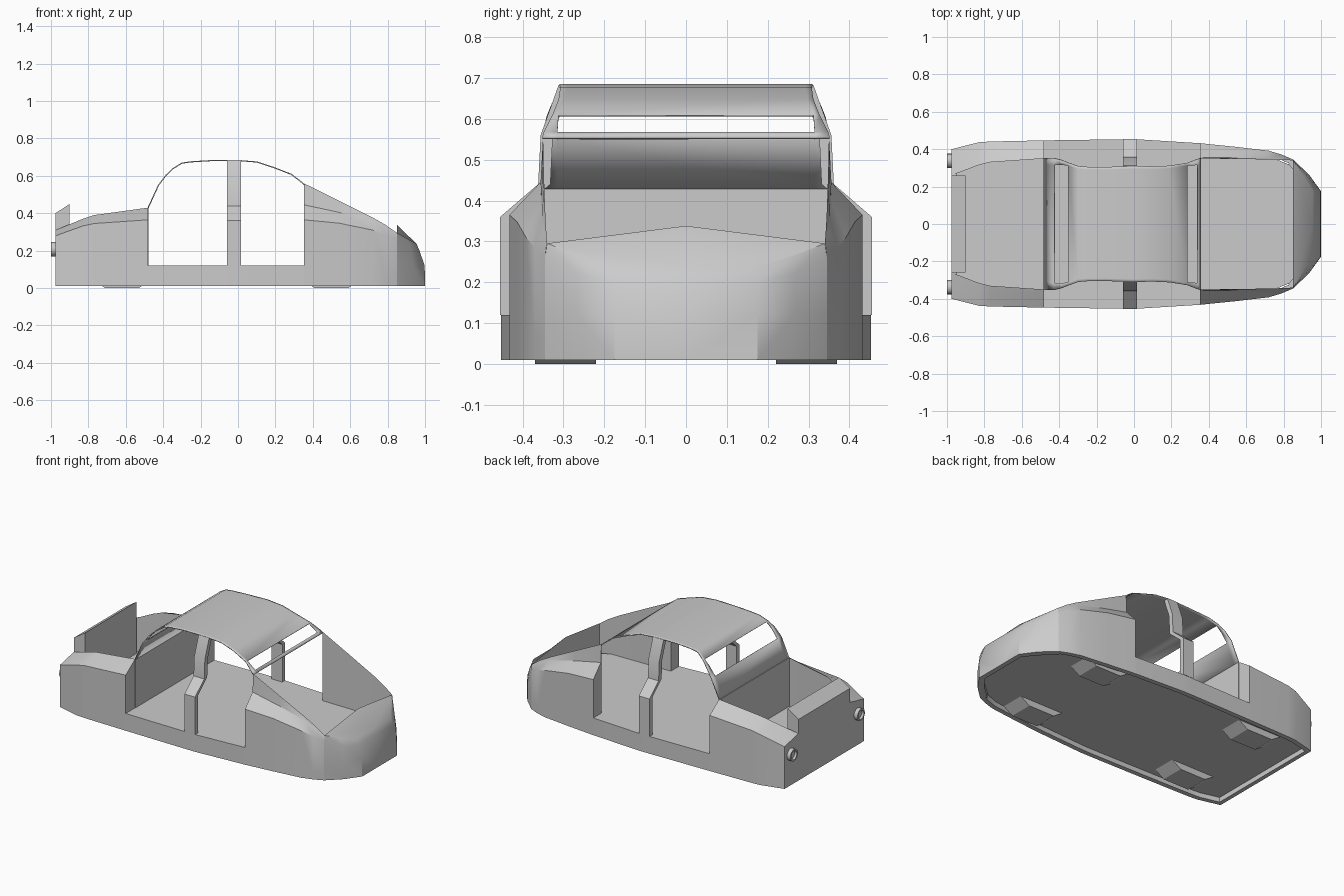
import bpy, math

if "Cube" in bpy.data.objects:
    bpy.data.objects.remove(bpy.data.objects["Cube"])


def build(name, verts, faces, mirror=False, angle=28, thick=0):
    me = bpy.data.meshes.new(name)
    me.from_pydata(verts, [], faces)
    ob = bpy.data.objects.new(name, me)
    bpy.context.collection.objects.link(ob)
    if mirror:
        m = ob.modifiers.new("mirror", 'MIRROR')
        m.use_axis = (False, True, False)
        m.merge_threshold = 0.0005
    if thick:
        s = ob.modifiers.new("thickness", 'SOLIDIFY')
        s.thickness = thick
        s.offset = 0
    bpy.ops.object.select_all(action='DESELECT')
    ob.select_set(True)
    bpy.context.view_layer.objects.active = ob
    bpy.ops.object.mode_set(mode='EDIT')
    bpy.ops.mesh.select_all(action='SELECT')
    bpy.ops.mesh.normals_make_consistent(inside=False)
    bpy.ops.object.mode_set(mode='OBJECT')
    bpy.ops.object.shade_smooth_by_angle(angle=math.radians(angle))
    return ob


def loft(rows, closed=False, caps=0):
    """Quads between equal-length rows of 3D points; caps = points used for end faces."""
    n = len(rows[0])
    verts = [p for r in rows for p in r]
    faces = [(i * n + j, i * n + (j + 1) % n, (i + 1) * n + (j + 1) % n, (i + 1) * n + j)
             for i in range(len(rows) - 1) for j in range(n if closed else n - 1)]
    if caps:
        last = (len(rows) - 1) * n
        faces += [tuple(range(caps)), tuple(last + k for k in range(caps))]
    return verts, faces


def prism(name, profile, axis, a, b, mirror=False):
    """Extrude a closed 2D profile along an axis from a to b."""
    def pt(p, t):
        q = list(p)
        q.insert("xyz".index(axis), t)
        return tuple(q)
    v, f = loft([[pt(p, t) for p in profile] for t in (a, b)], True, len(profile))
    return build(name, v, f, mirror)


def fender_row(x, top, shoulder, belt):
    o = belt[0]
    pts = [(top[0], .06), top, shoulder, belt, (o, .06), (o, .01), (o - .03, .01), (o - .03, .06)]
    return [(x, y, z) for y, z in pts]


# front fenders beside the open front bay
front = [fender_row(.352, (.35, .56), (.356, .445), (.432, .365)),
         fender_row(.54, (.348, .467), (.354, .405), (.413, .347)),
         fender_row(.72, (.345, .377), (.352, .358), (.392, .31)),
         fender_row(.79, (.343, .337), (.348, .325), (.371, .285)),
         fender_row(.85, (.34, .295), (.342, .288), (.345, .26))]
build("front_fender", *loft(front, caps=5), mirror=True, angle=32)

# rear fenders beside the open trunk
rear = [fender_row(-.975, (.26, .31), (.27, .308), (.40, .28)),
        fender_row(-.83, (.315, .37), (.325, .368), (.437, .332)),
        fender_row(-.77, (.33, .39), (.34, .386), (.441, .345)),
        fender_row(-.48, (.35, .43), (.36, .425), (.447, .365))]
build("rear_fender", *loft(rear, caps=5), mirror=True)

# door sills
sill = [[(x, y + d, z) for d, z in ((-.03, .12), (0, .12), (0, .01), (-.03, .01))]
        for x, y in ((-.48, .447), (-.06, .453), (.015, .453), (.352, .432))]
build("door_sill", *loft(sill, True, 4), mirror=True)

# nose, as vertical columns from the fender end to the centre line
nose = [[(.85, .34, .295), (.85, .345, .26), (.85, .345, .12), (.85, .345, .01), (.82, .315, .01), (.82, .315, .06)],
        [(.905, .26, .263), (.92, .265, .22), (.935, .265, .12), (.935, .265, .01), (.905, .24, .01), (.905, .24, .06)],
        [(.955, .175, .236), (.97, .175, .20), (.998, .175, .12), (1, .175, .01), (.97, .16, .01), (.97, .16, .06)],
        [(.955, 0, .236), (.97, 0, .20), (.998, 0, .12), (1, 0, .01), (.97, 0, .01), (.97, 0, .06)]]
v, f = loft(nose)
v += [(.85, 0, .338), (.85, .34, .1), (.85, 0, .1)]
f += [(0, 6, 12), (0, 12, 18, 24), (0, 24, 26, 25)]
build("nose", v, f, mirror=True, angle=32)

# floor slab
half = [(-.96, .38), (-.82, .41), (-.48, .418), (0, .424), (.352, .403),
        (.72, .363), (.83, .317), (.905, .24), (.97, .16)]
prism("floor", half + [(x, -y) for x, y in reversed(half)], 'z', .04, .12)

# rear bulkhead, rear panel and trunk back
prism("bulkhead", [(-.352, .1), (-.352, .43), (.352, .43), (.352, .1)], 'x', -.485, -.478)
edge = [(.40, .01), (.40, .28), (.26, .31)]
prism("rear_panel", edge + [(-y, z) for y, z in reversed(edge)], 'x', -.976, -.95)
prism("trunk_back", [(-.976, .05), (-.976, .40), (-.90, .45), (-.90, .05)], 'y', -.26, .26)

# roof sheet with front and rear window openings
roof = [(.355, .553, .352), (.34, .566, .348), (.285, .608, .327), (.19, .645, .312), (.10, .674, .308),
        (0, .682, .31), (-.15, .681, .305), (-.25, .675, .306), (-.30, .668, .31), (-.35, .637, .328),
        (-.385, .603, .342), (-.425, .55, .352), (-.48, .43, .352)]
rows = [[(x, s * y, z) for s, y in ((-1, w), (-1, min(w - .015, .315)), (1, min(w - .015, .315)), (1, w))]
        for x, z, w in roof]
v, f = loft(rows)
openings = (1, 9, 10)
f = [q for k, q in enumerate(f) if not (k % 3 == 1 and k // 3 in openings)]
build("roof", v, f, thick=.006)

# centre door pillars
outer = [(.455, .12), (.455, .36), (.362, .44), (.356, .56), (.312, .683)]
prism("door_pillar", outer + [(y - .03, z) for y, z in reversed(outer)], 'x', -.06, .015, mirror=True)

# underside wheel blocks
for name, x in (("front_wheel_block", .5), ("rear_wheel_block", -.62)):
    prism(name, [(x - .16, .045), (x - .09, 0), (x + .09, 0), (x + .16, .045)], 'y', .22, .37, mirror=True)

# exhaust pipes with recessed ends
ring = [(-.96, .038), (-1, .038), (-1, .028), (-.985, .028), (-.985, 0)]
N = 16
pipe = [[(x, .338 + r * math.cos(2 * math.pi * k / N), .208 + r * math.sin(2 * math.pi * k / N))
         for k in range(N)] for x, r in ring]
build("exhaust_pipe", *loft(pipe, True), mirror=True)
